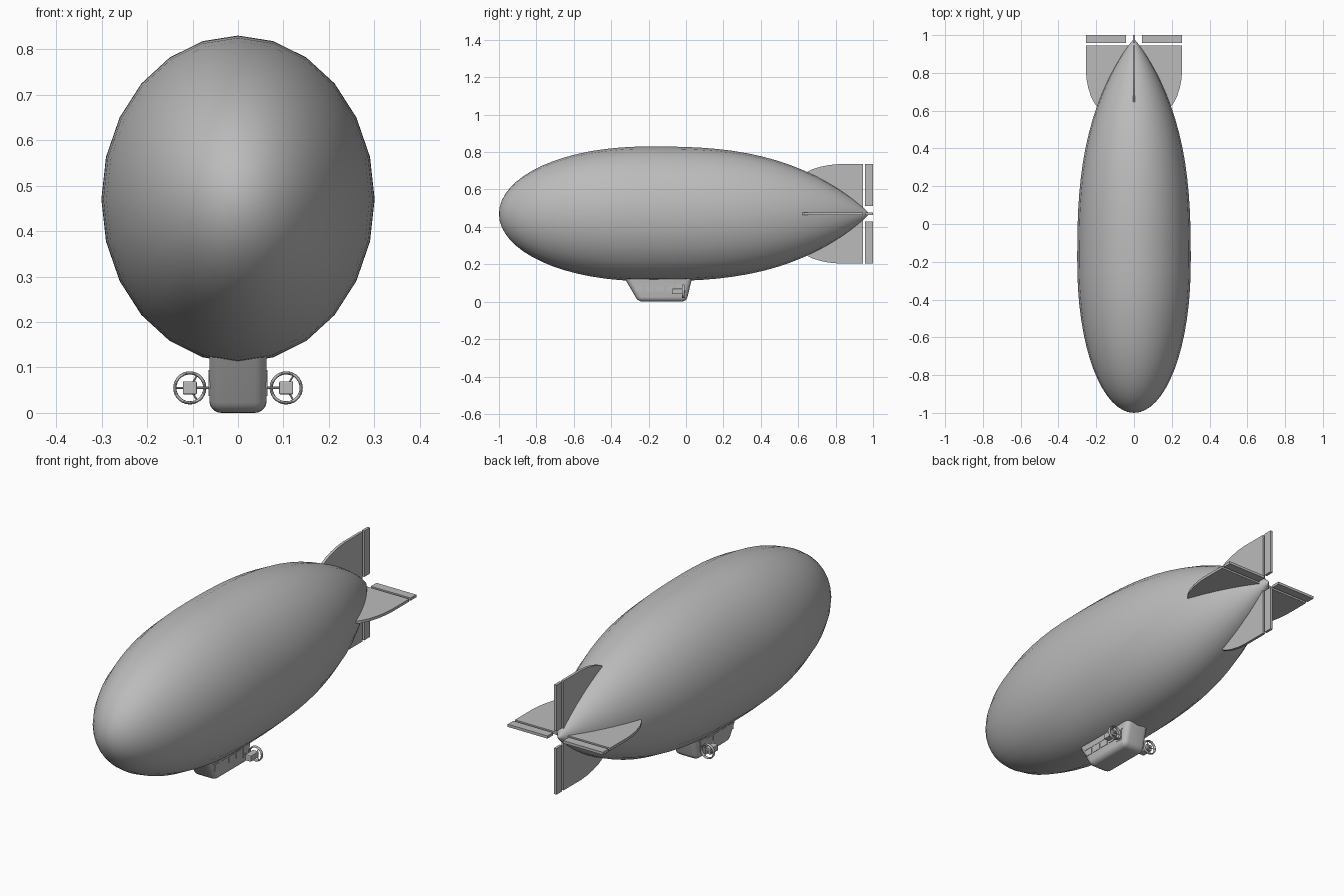
import bpy, bmesh, math
from mathutils import Matrix, Vector

cube = bpy.data.objects.get("Cube")
if cube:
    bpy.data.objects.remove(cube, do_unlink=True)

grey = bpy.data.materials.new("plain grey")
grey.use_nodes = True
grey.diffuse_color = (0.5, 0.5, 0.5, 1)
grey.node_tree.nodes["Principled BSDF"].inputs["Base Color"].default_value = (0.5, 0.5, 0.5, 1)

AXIS_Z = 0.47      # height of the hull's centre line
HULL_R = 0.36      # half height of the hull


def finish(bm, name, smooth=None):
    bmesh.ops.recalc_face_normals(bm, faces=bm.faces)
    mesh = bpy.data.meshes.new(name)
    bm.to_mesh(mesh)
    bm.free()
    mesh.materials.append(grey)
    obj = bpy.data.objects.new(name, mesh)
    bpy.context.collection.objects.link(obj)
    if smooth:
        bpy.ops.object.select_all(action='DESELECT')
        obj.select_set(True)
        bpy.context.view_layer.objects.active = obj
        bpy.ops.object.shade_smooth_by_angle(angle=math.radians(smooth))
    return obj


def plate(name, outline, thick, matrix):
    """Extrude an outline in the local x/y plane, centred on local z."""
    bm = bmesh.new()
    face = bm.faces.new([bm.verts.new((x, y, -thick / 2)) for x, y in outline])
    new = bmesh.ops.extrude_face_region(bm, geom=[face])["geom"]
    bmesh.ops.translate(bm, vec=(0, 0, thick),
                        verts=[v for v in new if isinstance(v, bmesh.types.BMVert)])
    bmesh.ops.transform(bm, matrix=matrix, verts=bm.verts)
    return finish(bm, name)


def box(name, size, centre, bevel=0):
    bm = bmesh.new()
    bmesh.ops.create_cube(bm, size=1)
    bmesh.ops.scale(bm, vec=size, verts=bm.verts)
    if bevel:
        bmesh.ops.bevel(bm, geom=bm.edges[:], offset=bevel, segments=2,
                        profile=0.5, affect='EDGES')
    bmesh.ops.translate(bm, vec=centre, verts=bm.verts)
    return finish(bm, name)


def rod(name, start, end, radius):
    a, b = Vector(start), Vector(end)
    bm = bmesh.new()
    bmesh.ops.create_cone(bm, cap_ends=True, segments=8, radius1=radius,
                          radius2=radius, depth=(b - a).length)
    turn = (b - a).to_track_quat('Z', 'Y').to_matrix().to_4x4()
    bmesh.ops.transform(bm, matrix=Matrix.Translation((a + b) / 2) @ turn, verts=bm.verts)
    return finish(bm, name, 40)


# Hull: blunt nose, long tapering tail, oval section with 24 sides
def hull_radius(y):
    if y < -0.2:
        t = (-0.2 - y) / 0.8
        return HULL_R * max(0, 1 - t ** 2.1) ** 0.5
    s = (y + 0.2) / 1.18
    return HULL_R * max(0, 1 - s ** 2.75) ** 0.92


SIDES, RINGS = 24, 36
bm = bmesh.new()
rings = []
for i in range(1, RINGS):
    y = -0.01 - 0.99 * math.cos(math.pi * i / RINGS)
    r = hull_radius(y)
    rings.append([bm.verts.new((r * 0.835 * math.sin(a), y, AXIS_Z + r * math.cos(a)))
                  for a in (math.tau * k / SIDES for k in range(SIDES))])
nose = bm.verts.new((0, -1, AXIS_Z))
tail = bm.verts.new((0, 0.98, AXIS_Z))
for k in range(SIDES):
    n = (k + 1) % SIDES
    bm.faces.new((nose, rings[0][k], rings[0][n]))
    bm.faces.new((tail, rings[-1][n], rings[-1][k]))
    for a, b in zip(rings, rings[1:]):
        bm.faces.new((a[k], b[k], b[n], a[n]))
finish(bm, "hull", 60)

# Four tail fins, each with a hinged control surface behind a narrow gap
for i, side in enumerate(("left", "upper", "right", "lower")):
    span = 0.255 if i % 2 == 0 else 0.265
    place = Matrix.Translation((0, 0, AXIS_Z)) @ Matrix.Rotation(-math.pi / 2 * i, 4, 'Y')
    curve = [(span * 1.0, 0.81), (span - 0.004, 0.765), (span - 0.013, 0.72),
             (span - 0.027, 0.675), (span - 0.045, 0.64), (span - 0.07, 0.61)]
    plate(side + "_fin", [(0, 0.945), (span, 0.945)] + curve + [(0, 0.6)], 0.013, place)
    plate(side + "_control_surface",
          [(0.042, 0.957), (span, 0.957), (span, 1), (0.042, 1)], 0.013, place)

# Gondola: sloped box with rounded lower edges
bm = bmesh.new()
bmesh.ops.create_cube(bm, size=1)
for v in bm.verts:
    top, rear = v.co.z > 0, v.co.y > 0
    v.co.x *= 0.126
    v.co.y = (0.035 if top else 0.002) if rear else (-0.335 if top else -0.255)
    v.co.z = 0.14 if top else 0.003
edges = [e for e in bm.edges if min(v.co.z for v in e.verts) < 0.1]
bmesh.ops.bevel(bm, geom=edges, offset=0.026, segments=5, profile=0.5, affect='EDGES')
low = min(v.co.z for v in bm.verts)
bmesh.ops.translate(bm, vec=(0, 0, -low), verts=bm.verts)
finish(bm, "gondola", 35)

# Gondola windows, door and trim, on both sides
for side, sx in (("left", 1), ("right", -1)):
    for k, (y, width) in enumerate(((-0.25, 0.04), (-0.195, 0.045), (-0.14, 0.045), (-0.085, 0.04))):
        box(f"{side}_window_{k + 1}", (0.004, width, 0.03), (sx * 0.063, y, 0.07))
    box(side + "_door", (0.004, 0.035, 0.055), (sx * 0.063, -0.035, 0.065))
    box(side + "_trim", (0.003, 0.27, 0.004), (sx * 0.063, -0.145, 0.092))

# Engines on outriggers, each with a ringed three-blade propeller behind it
for side, sx in (("left", 1), ("right", -1)):
    hub = Vector((sx * 0.106, -0.015, 0.055))
    box(side + "_engine", (0.031, 0.06, 0.029), hub + Vector((0, -0.03, 0)), 0.003)
    rod(side + "_outrigger", (sx * 0.055, -0.045, 0.055), (sx * 0.1, -0.045, 0.055), 0.003)
    rod(side + "_propeller_hub", hub - Vector((0, 0.01, 0)), hub + Vector((0, 0.012, 0)), 0.006)
    for k in range(3):
        a = math.radians(60 + 120 * k)
        rod(f"{side}_propeller_blade_{k + 1}", hub,
            hub + Vector((0.033 * math.cos(a), 0, 0.033 * math.sin(a))), 0.002)
    bpy.ops.mesh.primitive_torus_add(major_radius=0.033, minor_radius=0.0035,
                                     major_segments=28, minor_segments=8,
                                     location=hub, rotation=(math.pi / 2, 0, 0))
    ring = bpy.context.object
    ring.name = side + "_propeller_ring"
    ring.scale.z = 2.2
    ring.data.materials.append(grey)
    bpy.ops.object.shade_smooth_by_angle(angle=math.radians(60))
